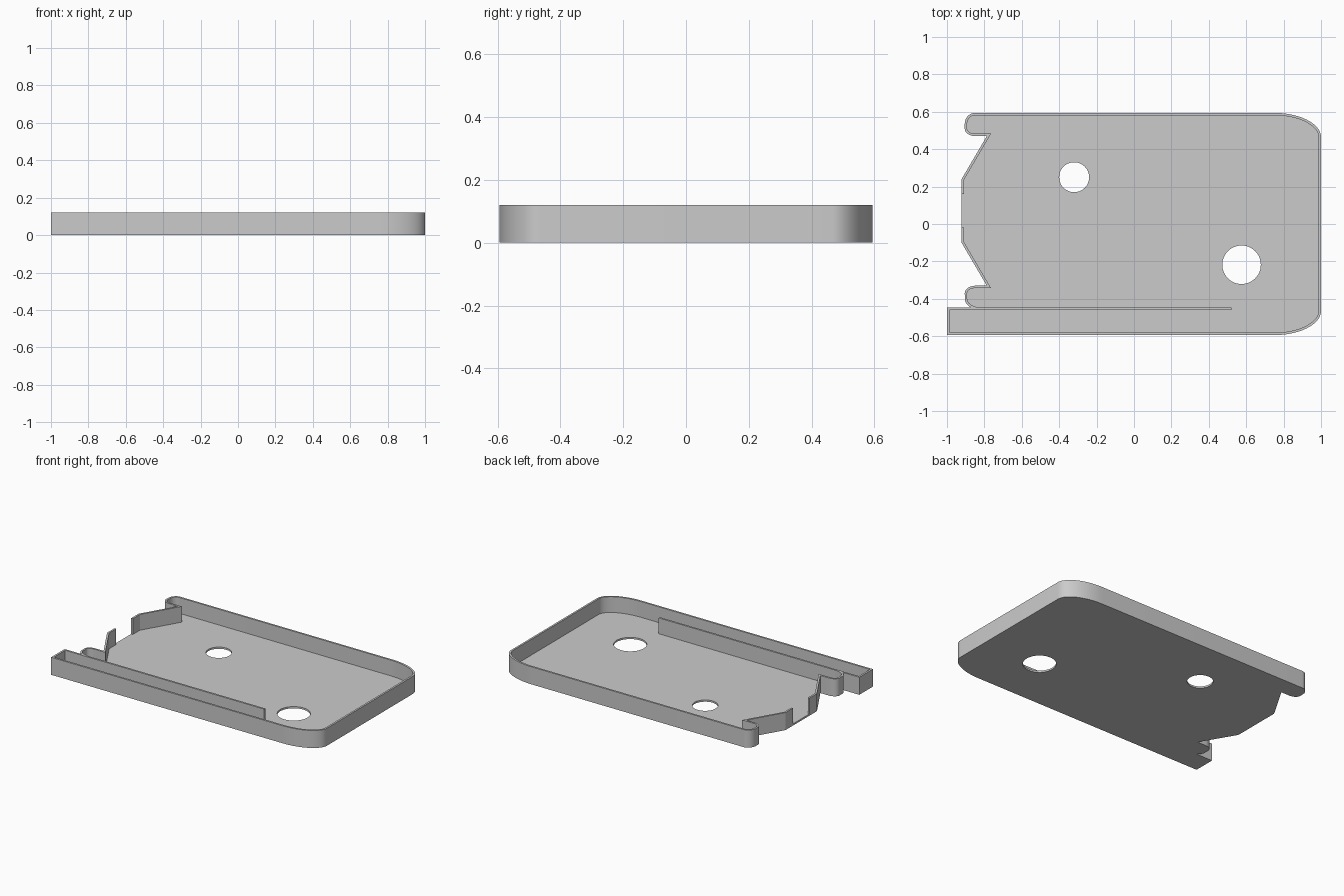
import bpy, bmesh
from math import sin, cos, radians
from mathutils import Vector

if "Cube" in bpy.data.objects:
    bpy.data.objects.remove(bpy.data.objects["Cube"])

HEIGHT, FLOOR, THICK = 0.12, 0.012, 0.013


def arc(cx, cy, rx, ry, a0, a1, n=14):
    angles = [radians(a0 + (a1 - a0) * i / n) for i in range(n + 1)]
    return [(cx + rx * cos(a), cy + ry * sin(a)) for a in angles]


def finish(name, bm):
    bmesh.ops.recalc_face_normals(bm, faces=bm.faces[:])
    mesh = bpy.data.meshes.new(name)
    bm.to_mesh(mesh)
    bm.free()
    ob = bpy.data.objects.new(name, mesh)
    bpy.context.collection.objects.link(ob)
    bpy.ops.object.select_all(action='DESELECT')
    ob.select_set(True)
    bpy.context.view_layer.objects.active = ob
    bpy.ops.object.shade_smooth_by_angle(angle=radians(25))
    return ob


def extrude_all(bm, height):
    geom = bmesh.ops.extrude_face_region(bm, geom=bm.faces[:])["geom"]
    verts = [g for g in geom if isinstance(g, bmesh.types.BMVert)]
    bmesh.ops.translate(bm, vec=(0, 0, height), verts=verts)


def plate(name, loops, height):
    bm = bmesh.new()
    edges = []
    for loop in loops:
        vs = [bm.verts.new((x, y, 0)) for x, y in loop]
        edges += [bm.edges.new((vs[i - 1], vs[i])) for i in range(len(vs))]
    bmesh.ops.triangle_fill(bm, edges=edges, use_beauty=True, use_dissolve=False, normal=(0, 0, 1))
    extrude_all(bm, height)
    return finish(name, bm)


def offset_left(path, d):
    # mitred offset to the inner side of an open path
    pts = [Vector(p) for p in path]
    normals = []
    for a, b in zip(pts, pts[1:]):
        t = (b - a).normalized()
        normals.append(Vector((-t.y, t.x)))
    out = []
    for i, p in enumerate(pts):
        n0, n1 = normals[max(i - 1, 0)], normals[min(i, len(normals) - 1)]
        out.append(p + (n0 + n1) * (d / (1 + n0.dot(n1))))
    return out


def wall(name, path):
    bm = bmesh.new()
    outer = [bm.verts.new((x, y, 0)) for x, y in path]
    inner = [bm.verts.new((x, y, 0)) for x, y in offset_left(path, THICK)]
    for i in range(len(path) - 1):
        bm.faces.new((outer[i], outer[i + 1], inner[i + 1], inner[i]))
    extrude_all(bm, HEIGHT)
    return finish(name, bm)


# Front side of the notched end, curling into the channel wall
lug_path = ([(-0.922, -0.02), (-0.922, -0.10), (-0.787, -0.33)]
            + arc(-0.85, -0.37, 0.055, 0.04, 90, 180)
            + arc(-0.815, -0.40, 0.09, 0.06, 180, 270)[1:])

# Channel end, long sides, rounded corners and rear lug
rim_path = ([(-1, -0.447), (-1, -0.594)]
            + arc(0.75, -0.464, 0.25, 0.13, -90, 0, 20)
            + arc(0.75, 0.464, 0.25, 0.13, 0, 90, 20)
            + arc(-0.85, 0.535, 0.055, 0.059, 90, 180)
            + arc(-0.85, 0.51, 0.055, 0.04, 180, 270)
            + [(-0.787, 0.47), (-0.922, 0.24), (-0.922, 0.16)])

# Floor with two round holes
outline = [p for p in lug_path if p[1] > -0.446] + [(-0.868, -0.447)] + rim_path
holes = [arc(-0.32, 0.25, 0.08, 0.08, 0, 360, 48)[:-1],
         arc(0.575, -0.218, 0.103, 0.103, 0, 360, 48)[:-1]]
plate("floor", [outline] + holes, FLOOR)

# Walls
wall("front_lug_wall", lug_path)
wall("rim_and_channel_wall", [(0.52, -0.447)] + rim_path)
